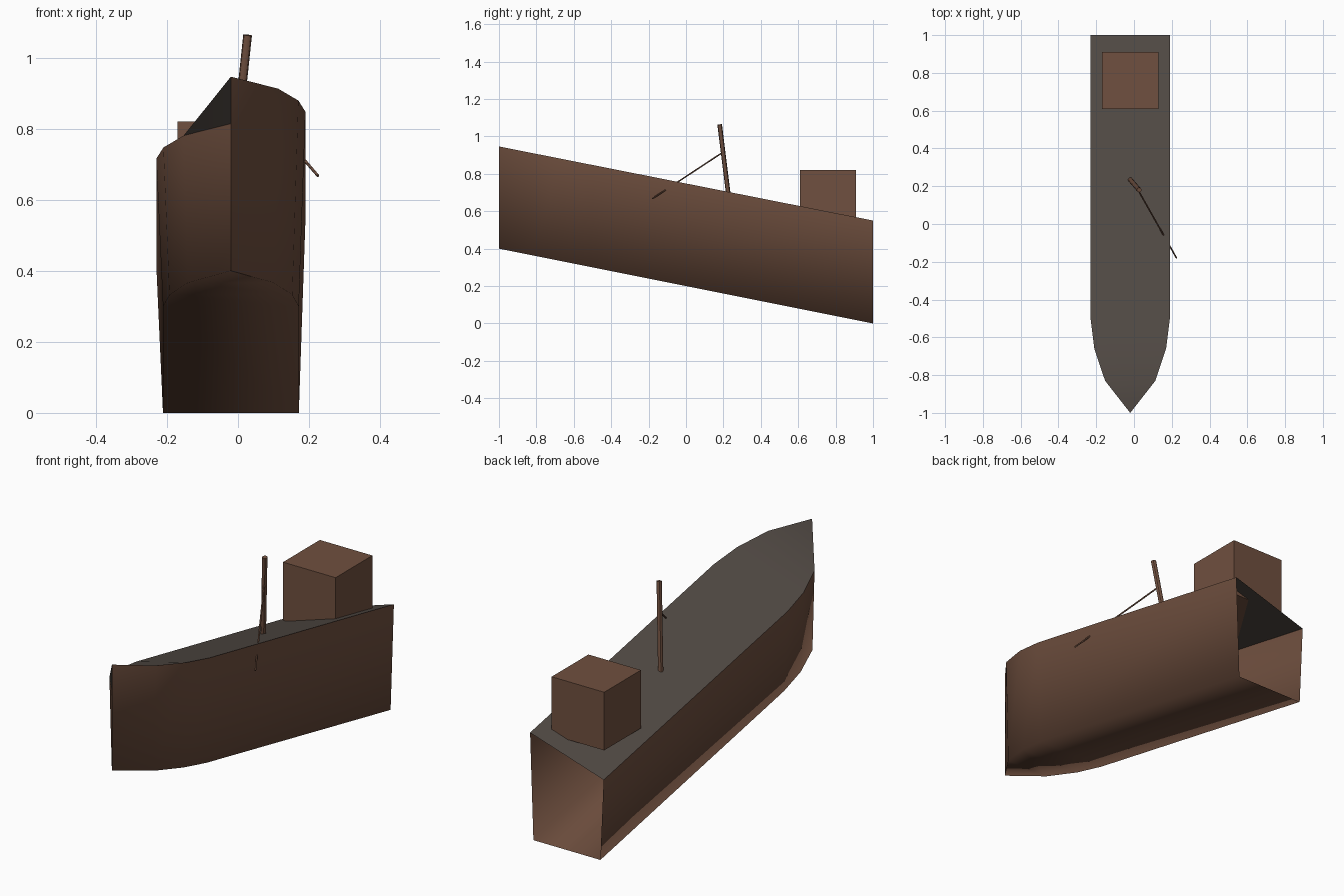
import bpy
from mathutils import Vector

cube = bpy.data.objects.get("Cube")
if cube:
    bpy.data.objects.remove(cube, do_unlink=True)


def make_material(name, rgb):
    mat = bpy.data.materials.new(name)
    mat.use_nodes = True
    color = (*rgb, 1.0)
    mat.diffuse_color = color
    mat.node_tree.nodes["Principled BSDF"].inputs["Base Color"].default_value = color
    return mat


BROWN = make_material("rusty brown", (0.162, 0.08, 0.05))
GREY = make_material("deck grey", (0.083, 0.068, 0.058))

# Stations along the hull: y and half width, bow to stern
STATIONS = [(-1, 0), (-0.83, 0.133), (-0.66, 0.19), (-0.5, 0.21), (1, 0.21)]
CENTRE = -0.02


def rail(side):
    """Sheer line; the deck lists down towards the -x side."""
    return [Vector((CENTRE + side * w, y, 0.682 - 0.198 * y + side * 0.066))
            for y, w in STATIONS]


def keel(side):
    return [Vector((CENTRE + side * w * 0.91, y, 0.2 - 0.2 * y))
            for y, w in STATIONS]


def loft(name, lines, mat):
    """Skin neighbouring lines with smooth quads."""
    n = len(STATIONS)
    verts = [p for line in lines for p in line]
    faces = [(a * n + i, a * n + i + 1, (a + 1) * n + i + 1, (a + 1) * n + i)
             for a in range(len(lines) - 1) for i in range(n - 1)]
    mesh = bpy.data.meshes.new(name)
    mesh.from_pydata(verts, [], faces)
    mesh.materials.append(mat)
    mesh.shade_smooth()
    obj = bpy.data.objects.new(name, mesh)
    bpy.context.collection.objects.link(obj)
    return obj


def spar(name, start, end, radius):
    a, b = Vector(start), Vector(end)
    bpy.ops.mesh.primitive_cylinder_add(vertices=12, radius=radius,
                                        depth=(b - a).length, location=(a + b) / 2)
    obj = bpy.context.object
    obj.rotation_mode = 'QUATERNION'
    obj.rotation_quaternion = (b - a).to_track_quat('Z', 'Y')
    obj.name = name
    obj.data.materials.append(BROWN)
    bpy.ops.object.shade_smooth_by_angle()


# Hull sides and bottom, open at the stern, and the twisted deck
loft("hull", [rail(-1), keel(-1), keel(1), rail(1)], BROWN)
loft("deck", [rail(1), rail(-1)], GREY)

# Box cabin near the stern
bpy.ops.mesh.primitive_cube_add(size=0.3, location=(CENTRE, 0.76, 0.67))
cabin = bpy.context.object
cabin.name = "cabin"
cabin.data.materials.append(BROWN)

# Leaning mast and its boom, which pierces the deck
spar("mast", (-0.02, 0.235, 0.62), (0.027, 0.18, 1.063), 0.0125)
spar("boom", (0.012, 0.197, 0.915), (0.225, -0.18, 0.667), 0.004)
